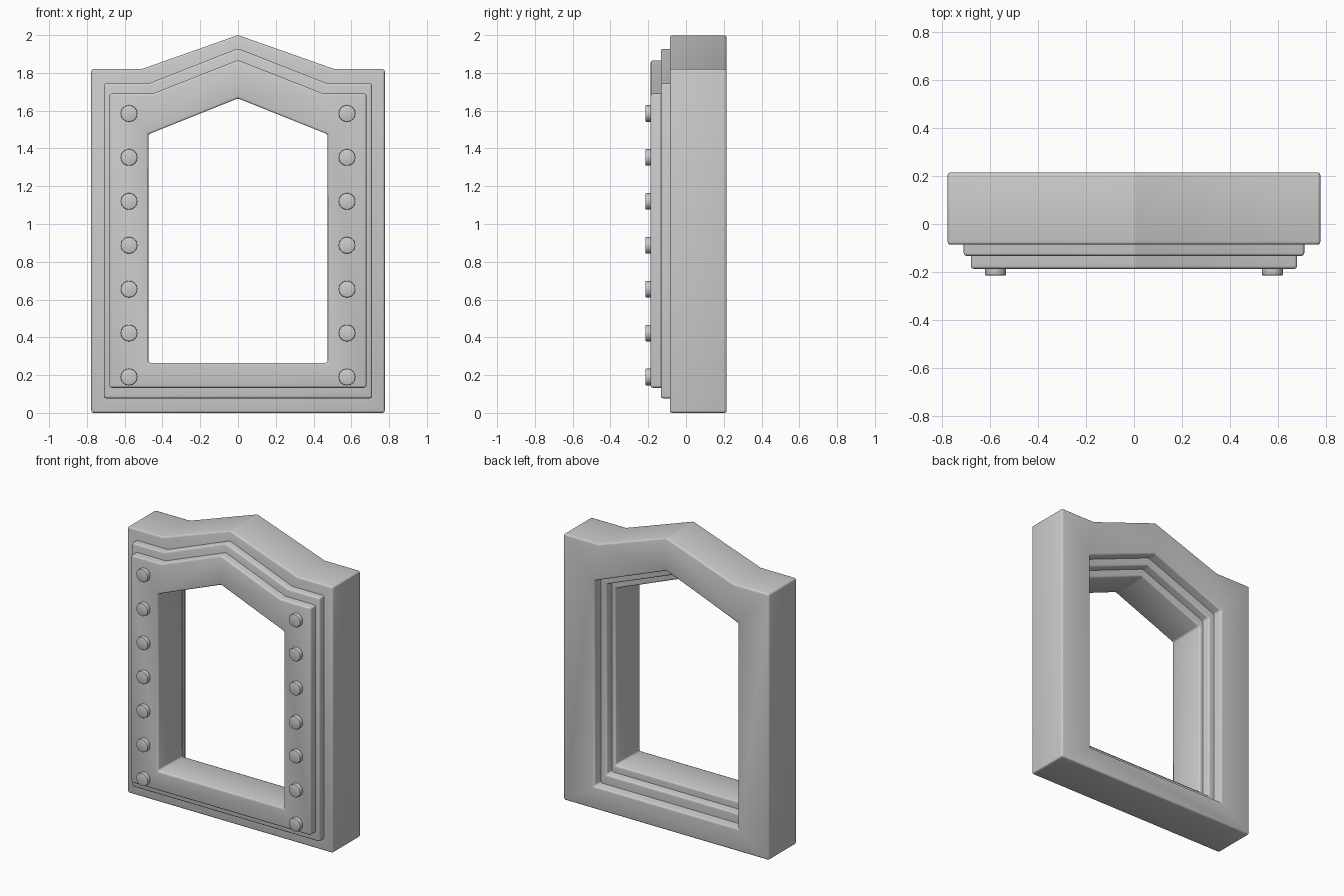
import bpy, bmesh, math
from mathutils import Matrix

if "Cube" in bpy.data.objects:
    bpy.data.objects.remove(bpy.data.objects["Cube"])


def finish(bm, name, bevel, segments):
    """Round the sharp edges, then turn the bmesh into a smooth-shaded object."""
    bmesh.ops.recalc_face_normals(bm, faces=bm.faces)
    edges = [e for e in bm.edges if e.calc_face_angle(0) > math.radians(30)]
    bmesh.ops.bevel(bm, geom=edges, offset=bevel, segments=segments,
                    profile=0.5, affect='EDGES', clamp_overlap=True)
    mesh = bpy.data.meshes.new(name)
    bm.to_mesh(mesh)
    bm.free()
    obj = bpy.data.objects.new(name, mesh)
    bpy.context.collection.objects.link(obj)
    bpy.ops.object.select_all(action='DESELECT')
    obj.select_set(True)
    bpy.context.view_layer.objects.active = obj
    bpy.ops.object.shade_smooth_by_angle(angle=math.radians(40))
    return obj


def gabled_frame(name, outer, hole, y0, y1):
    """Frame with a shouldered gable outside and a plain gabled opening."""
    w, bottom, shoulder_x, shoulder_z, peak = outer
    hw, hbottom, eave, hpeak = hole
    out = [(-w, bottom), (w, bottom), (w, shoulder_z), (shoulder_x, shoulder_z),
           (0, peak), (-shoulder_x, shoulder_z), (-w, shoulder_z)]
    inn = [(-hw, hbottom), (hw, hbottom), (hw, eave), (0, hpeak), (-hw, eave)]
    match = [0, 1, 2, 2, 3, 4, 4]      # inner corner facing each outer corner
    bm = bmesh.new()
    rings = []
    for y in (y0, y1):
        o = [bm.verts.new((x, y, z)) for x, z in out]
        i = [bm.verts.new((x, y, z)) for x, z in inn]
        rings.append((o, i))
        for k in range(7):
            n = (k + 1) % 7
            quad = [o[k], o[n], i[match[n]], i[match[k]]]
            bm.faces.new(list(dict.fromkeys(quad)))
    for f, b in zip(*rings):           # outer walls, then opening walls
        for k in range(len(f)):
            n = (k + 1) % len(f)
            bm.faces.new([f[k], f[n], b[n], b[k]])
    return finish(bm, name, 0.012, 3)


# Three nested frames, each smaller and further forward
gabled_frame("outer_frame", (0.777, 0.0, 0.51, 1.82, 2.0),
             (0.543, 0.153, 1.56, 1.772), -0.086, 0.215)
gabled_frame("middle_frame", (0.71, 0.077, 0.47, 1.745, 1.93),
             (0.50, 0.217, 1.52, 1.717), -0.133, 0.145)
gabled_frame("inner_frame", (0.68, 0.133, 0.453, 1.69, 1.868),
             (0.475, 0.265, 1.475, 1.665), -0.187, 0.085)

# Rows of rivets up both jambs
for side, sx in (("left", -1), ("right", 1)):
    for i in range(7):
        bm = bmesh.new()
        bmesh.ops.create_cone(bm, cap_ends=True, segments=24, radius1=0.044,
                              radius2=0.044, depth=0.05,
                              matrix=Matrix.Rotation(math.pi / 2, 4, 'X'))
        rivet = finish(bm, f"rivet_{side}_{i + 1}", 0.005, 2)
        rivet.location = (sx * 0.577, -0.19, 0.19 + i * 0.2325)
